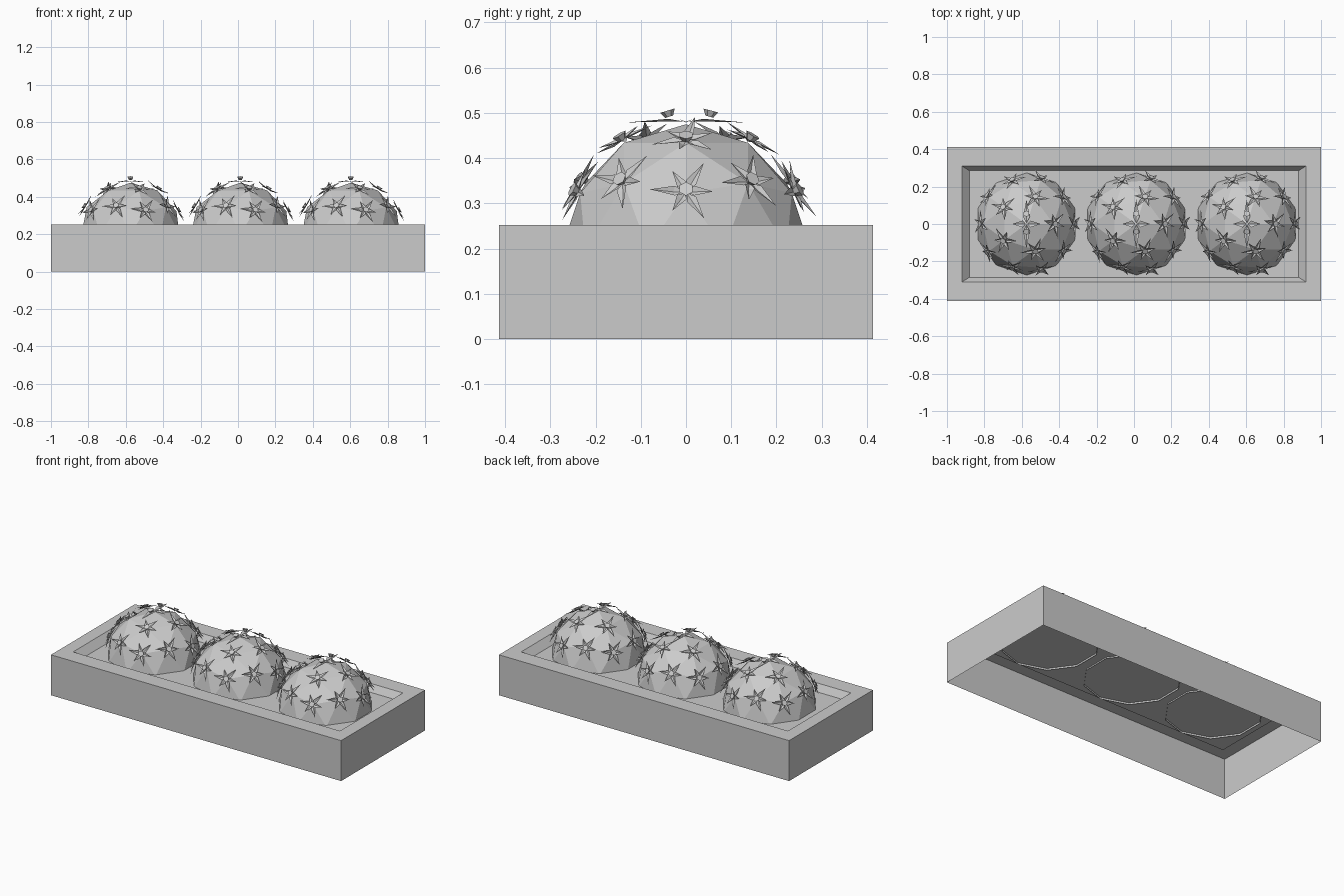
import bpy, bmesh, math, random
from mathutils import Matrix, Vector

random.seed(4)
cube = bpy.data.objects.get("Cube")
if cube:
    bpy.data.objects.remove(cube, do_unlink=True)

GREY = bpy.data.materials.new("plain grey")
GREY.use_nodes = True
COLOUR = (0.6, 0.6, 0.6, 1)
GREY.diffuse_color = COLOUR
GREY.node_tree.nodes["Principled BSDF"].inputs["Base Color"].default_value = COLOUR

RADIUS, BASE_Z = 0.275, 0.2


def make_mesh(name, bm):
    mesh = bpy.data.meshes.new(name)
    bm.to_mesh(mesh)
    bm.free()
    mesh.materials.append(GREY)
    return mesh


def place(name, mesh, location=(0, 0, 0)):
    obj = bpy.data.objects.new(name, mesh)
    obj.location = location
    bpy.context.collection.objects.link(obj)


def rectangle(bm, half_x, half_y, z):
    corners = ((-1, -1), (1, -1), (1, 1), (-1, 1))
    return [bm.verts.new((sx * half_x, sy * half_y, z)) for sx, sy in corners]


# Planter: open-bottomed shell with a flat rim and sloping recess
bm = bmesh.new()
loops = [rectangle(bm, *size) for size in
         ((1, 0.413, 0), (1, 0.413, 0.252), (0.92, 0.31, 0.252), (0.88, 0.285, 0.21))]
for low, high in zip(loops, loops[1:]):
    for i in range(4):
        j = (i + 1) % 4
        bm.faces.new((low[i], low[j], high[j], high[i]))
place("planter_box", make_mesh("planter_box", bm))

# Soil bed
bm = bmesh.new()
bm.faces.new(rectangle(bm, 0.88, 0.285, 0.21))
place("soil", make_mesh("soil", bm))

# Bush: upper half of a faceted ball
bm = bmesh.new()
bmesh.ops.create_icosphere(bm, subdivisions=2, radius=RADIUS)
bmesh.ops.delete(bm, geom=[v for v in bm.verts if v.co.z < -0.01], context="VERTS")
flower_spots = [v.co.copy() for v in bm.verts if v.co.z > 0.05]
bush_mesh = make_mesh("bush", bm)


def add_petal(bm, frame, angle, length, width, lift):
    """A pointed leaf folded along its middle."""
    turn = frame @ Matrix.Rotation(angle, 4, "Z")
    root, left, ridge, right, tip = [
        bm.verts.new(turn @ Vector(p)) for p in (
            (0.004, 0, 0.006),
            (length * 0.3, width, 0.012),
            (length * 0.35, 0, 0.006),
            (length * 0.3, -width, 0.012),
            (length, 0, lift))]
    for trio in ((root, ridge, left), (root, right, ridge),
                 (ridge, tip, left), (right, tip, ridge)):
        bm.faces.new(trio)


def add_cup(bm, frame):
    """Small six-sided flower centre."""
    bmesh.ops.create_cone(bm, cap_ends=True, segments=6, radius1=0.009, radius2=0.017,
                          depth=0.014, matrix=frame @ Matrix.Translation((0, 0, 0.014)))


# Flowers sit on the corners of the bush and face outwards
bm = bmesh.new()
for spot in flower_spots:
    normal = spot.normalized()
    frame = Matrix.Translation(spot) @ normal.to_track_quat("Z", "Y").to_matrix().to_4x4()
    if normal.z > 0.99:
        # Crown: four long leaves with a pair of tilted cups
        for i in range(4):
            add_petal(bm, frame, i * math.pi / 2, 0.13 if i % 2 else 0.075, 0.018, 0.004)
        for y, tilt in ((-0.05, 0.25), (0.035, -0.3)):
            add_cup(bm, frame @ Matrix.Translation((0, y, 0.01)) @ Matrix.Rotation(tilt, 4, "X"))
    else:
        start = random.uniform(-0.3, 0.3)
        for i in range(6):
            add_petal(bm, frame, start + i * math.pi / 3, 0.08 if i % 2 else 0.06,
                      0.012, random.uniform(0.004, 0.02))
        add_cup(bm, frame)
flower_mesh = make_mesh("flowers", bm)

# Three matching bushes in a row
for side, x in (("right", -0.575), ("middle", 0.012), ("left", 0.603)):
    place(side + "_bush", bush_mesh, (x, 0, BASE_Z))
    place(side + "_flowers", flower_mesh, (x, 0, BASE_Z))
